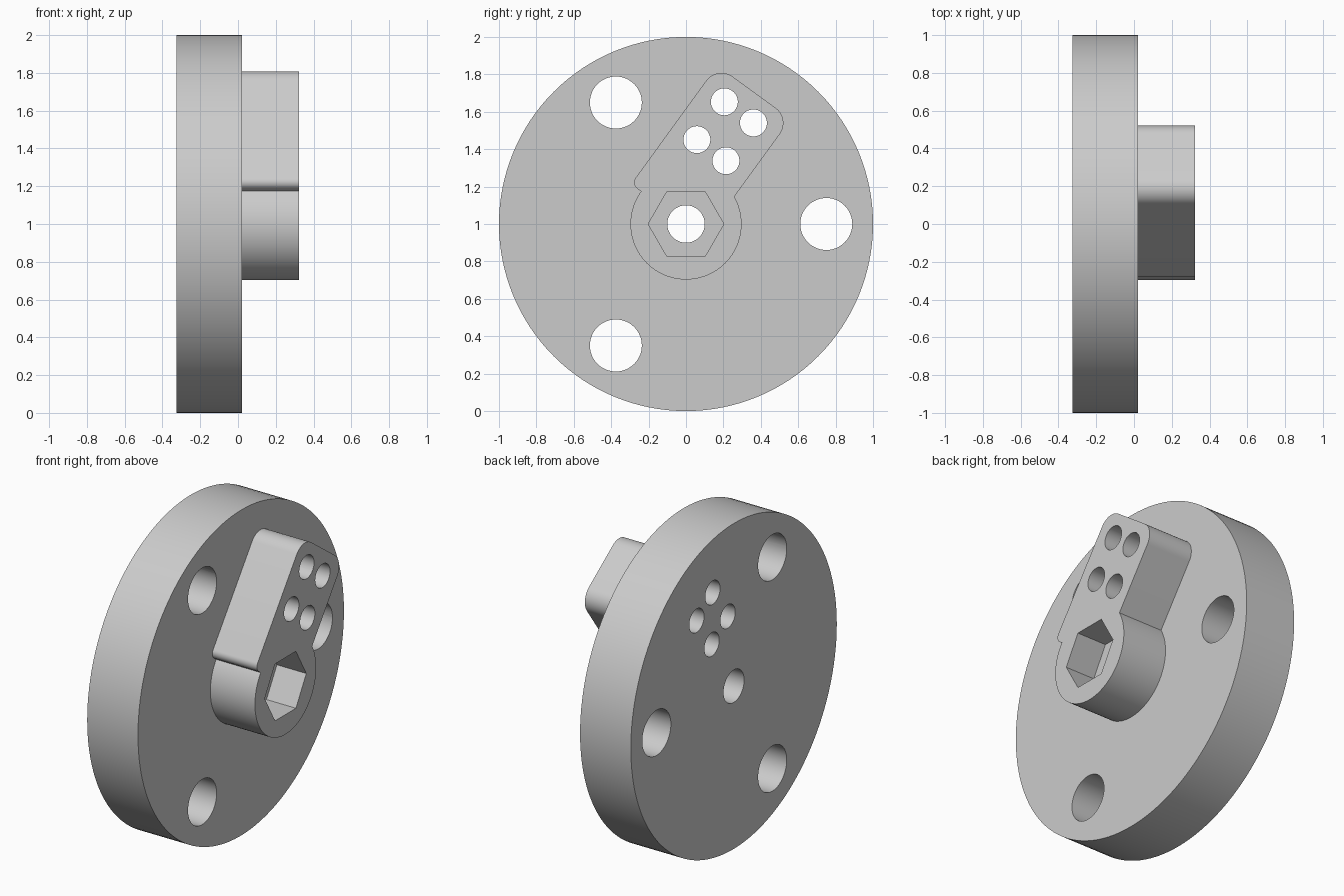
import bpy
import bmesh
from math import cos, sin, pi, radians

if "Cube" in bpy.data.objects:
    bpy.data.objects.remove(bpy.data.objects["Cube"], do_unlink=True)

# One flat grey for the whole machined part
grey = bpy.data.materials.new("machined grey")
grey.use_nodes = True
grey.diffuse_color = (0.6, 0.6, 0.6, 1)
grey.node_tree.nodes["Principled BSDF"].inputs["Base Color"].default_value = (0.6, 0.6, 0.6, 1)

BACK, FACE, FRONT = -0.325, 0.02, 0.323   # x of disc back, disc face, boss face
AXIS_Z = 1.0
TILT = radians(54)                        # direction of the arm in the y-z plane


def arc(cy, cz, r, n, start=0.0, sweep=2 * pi):
    """Points on an arc; a full circle does not repeat its first point."""
    steps = n if sweep == 2 * pi else n - 1
    return [(cy + r * cos(start + sweep * i / steps),
             cz + r * sin(start + sweep * i / steps)) for i in range(n)]


def along_arm(u, w):
    """Arm coordinates (length, sideways) to y and z about the disc axis."""
    return (u * cos(TILT) - w * sin(TILT), u * sin(TILT) + w * cos(TILT))


def prism(name, outline, x0, x1):
    """Extrude a y-z outline along x."""
    bm = bmesh.new()
    base = bm.faces.new([bm.verts.new((x0, y, z + AXIS_Z)) for y, z in outline])
    new = bmesh.ops.extrude_face_region(bm, geom=[base])["geom"]
    bmesh.ops.translate(bm, vec=(x1 - x0, 0, 0),
                        verts=[v for v in new if isinstance(v, bmesh.types.BMVert)])
    bmesh.ops.recalc_face_normals(bm, faces=bm.faces)
    mesh = bpy.data.meshes.new(name)
    bm.to_mesh(mesh)
    bm.free()
    mesh.materials.append(grey)
    obj = bpy.data.objects.new(name, mesh)
    bpy.context.collection.objects.link(obj)
    return obj


def combine(target, tool, operation):
    """Apply a boolean and discard the tool."""
    mod = target.modifiers.new("boolean", "BOOLEAN")
    mod.object, mod.operation, mod.solver = tool, operation, "EXACT"
    bpy.context.view_layer.objects.active = target
    bpy.ops.object.modifier_apply(modifier=mod.name)
    bpy.data.objects.remove(tool, do_unlink=True)


def drill(target, y, z, r):
    combine(target, prism("drill", arc(y, z, r, 48), -0.6, 0.6), "DIFFERENCE")


# Disc and round boss
disc = prism("disc", arc(0, 0, 1.0, 128), BACK, FACE)
boss = prism("boss_with_arm", arc(0, 0, 0.297, 96), FACE, FRONT)

# Arm: rounded rectangle with large tip corners and one small heel corner
LOW, HIGH, TIP = -0.123, 0.363, 0.784
outline = [(0, LOW)]
outline += arc(TIP - 0.1, LOW + 0.1, 0.1, 14, -pi / 2, pi / 2)
outline += arc(TIP - 0.1, HIGH - 0.1, 0.1, 14, 0, pi / 2)
outline += arc(0.04, HIGH - 0.04, 0.04, 10, pi / 2, pi / 2)
combine(boss, prism("arm", [along_arm(u, w) for u, w in outline], FACE, FRONT), "UNION")

# Hexagonal socket in the boss
combine(boss, prism("socket", arc(0, 0, 0.202, 6), FRONT - 0.2, FRONT + 0.1), "DIFFERENCE")

# Centre bore and the four arm holes go through both parts
for part in (disc, boss):
    drill(part, 0, 0, 0.1)
    for du in (-0.125, 0.125):
        for dw in (-0.096, 0.096):
            drill(part, *along_arm(0.524 + du, 0.122 + dw), 0.072)

# Three mounting holes around the disc
for k in range(3):
    a = k * 2 * pi / 3
    drill(disc, 0.75 * cos(a), 0.75 * sin(a), 0.139)

# Smooth round walls with sharp rims
for part in (disc, boss):
    bpy.ops.object.select_all(action="DESELECT")
    part.select_set(True)
    bpy.context.view_layer.objects.active = part
    bpy.ops.object.shade_smooth_by_angle(angle=radians(30))
